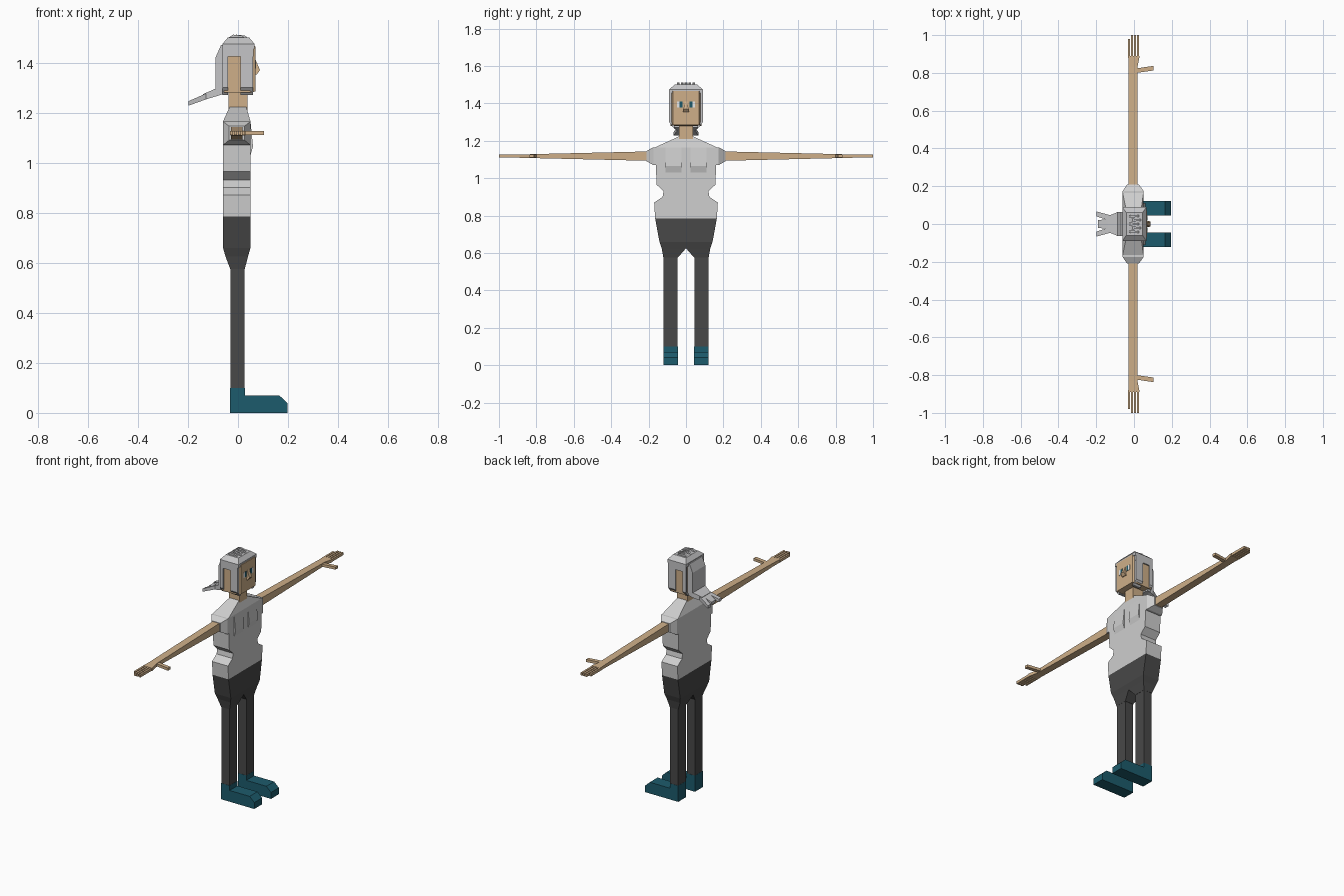
import bpy
import bmesh

if "Cube" in bpy.data.objects:
    bpy.data.objects.remove(bpy.data.objects["Cube"])


def material(name, red, green, blue):
    mat = bpy.data.materials.new(name)
    mat.use_nodes = True
    mat.diffuse_color = (red, green, blue, 1)
    mat.node_tree.nodes["Principled BSDF"].inputs["Base Color"].default_value = mat.diffuse_color
    return mat


def both(half):
    """Span running equally to either side of the middle."""
    return (-half, half)


def about(middle, half):
    return (middle - half, middle + half)


def inset(span, amount):
    return (span[0] + amount, span[1] - amount)


def loft(name, mat, axis, rings, mirror=False):
    """Skin rectangular sections (position, first span, second span) strung along an axis."""
    place = {"x": lambda t, u, v: (t, u, v),
             "y": lambda t, u, v: (u, t, v),
             "z": lambda t, u, v: (u, v, t)}[axis]
    bm = bmesh.new()
    loops = []
    for position, (left, right), (low, high) in rings:
        corners = ((left, low), (right, low), (right, high), (left, high))
        loops.append([bm.verts.new(place(position, u, v)) for u, v in corners])
    for lower, upper in zip(loops, loops[1:]):
        for i in range(len(lower)):
            bm.faces.new((lower[i - 1], lower[i], upper[i], upper[i - 1]))
    bm.faces.new(loops[0])
    bm.faces.new(loops[-1])
    bmesh.ops.recalc_face_normals(bm, faces=bm.faces)
    mesh = bpy.data.meshes.new(name)
    bm.to_mesh(mesh)
    bm.free()
    mesh.materials.append(mat)
    ob = bpy.data.objects.new(name, mesh)
    bpy.context.collection.objects.link(ob)
    if mirror:
        modifier = ob.modifiers.new("Mirror", "MIRROR")
        modifier.use_axis = (False, True, False)


def box(name, mat, x, y, z, mirror=False):
    loft(name, mat, "z", [(height, x, y) for height in z], mirror)


SKIN = material("skin", .62, .43, .25)
SHIRT = material("light grey shirt", .62, .62, .62)
HAIR = material("grey hair", .56, .56, .57)
PANTS = material("charcoal trousers", .065, .065, .065)
TEAL = material("teal", .012, .105, .15)
WHITE = material("eye white", .8, .8, .8)

# Shared proportions
body_depth = (-.06, .05)
leg_depth = (-.03, .026)
leg_width = (.045, .12)
shoe_depth = inset(leg_depth, -.001)
shoe_width = inset(leg_width, -.001)
waist, hip, ankle = .785, .66, .1
shoulder, shoulder_top, arm_height = .165, .05 + 1.115, 1.118

# Shoes and legs
box("shoe_ankle", TEAL, shoe_depth, shoe_width, (0, ankle), mirror=True)
loft("shoe_toe", TEAL, "x", [
    (0, shoe_width, (0, .07)),
    (.165, shoe_width, (0, .07)),
    (.197, shoe_width, (0, .04)),
], mirror=True)
box("leg", PANTS, leg_depth, leg_width, (ankle, hip), mirror=True)

# Hips, splitting toward the legs
loft("hips", PANTS, "z", [
    (hip, body_depth, both(.142)),
    (waist, body_depth, both(shoulder)),
])
loft("hip_leg_joint", PANTS, "z", [
    (.575, shoe_depth, shoe_width),
    (.625, inset(body_depth, .01), (0, .13)),
    (hip, body_depth, (0, .142)),
], mirror=True)

# Torso with waist notches and a sloped shoulder line
half_widths = {waist: shoulder, .87: .17, .9: .125, .93: .12, .965: .157,
               shoulder_top: shoulder}
torso = [(height, body_depth, both(half)) for height, half in half_widths.items()]
torso.append((1.224, both(.033), both(.036)))
loft("torso", SHIRT, "z", torso)

# Sleeves and chest
sleeve_height = (1.07, shoulder_top)
loft("sleeve", SHIRT, "y", [
    (shoulder - .01, body_depth, sleeve_height),
    (shoulder + .01, body_depth, sleeve_height),
    (.21, inset(body_depth, .024), about(arm_height, .028)),
], mirror=True)
chest_width = (.025, .11)
loft("chest", SHIRT, "z", [
    (1.03, both(.05), chest_width),
    (1.065, both(.06), chest_width),
    (shoulder_top, both(.05), chest_width),
], mirror=True)

# Arms ending in flared palms
arm_depth = (-.028, .018)
palm_depth = both(.03)
loft("arm", SKIN, "y", [
    (.2, arm_depth, about(arm_height, .025)),
    (.8, arm_depth, about(arm_height, .011)),
    (.83, arm_depth, about(arm_height, .01)),
    (.89, palm_depth, about(arm_height, .009)),
], mirror=True)

# Fingers and thumbs
finger_height = about(arm_height, .008)
finger_names = ("little", "ring", "middle", "index")
spacing = .016
for i, finger in enumerate(finger_names):
    start = palm_depth[0] + i * spacing - .002
    tip = .98 if finger == "little" else 1
    box(finger + "_finger", SKIN, (start, start + spacing * .7), (.88, tip),
        finger_height, mirror=True)
loft("thumb", SKIN, "x", [
    (0, about(.81, .012), finger_height),
    (.103, about(.825, .012), finger_height),
], mirror=True)

# Neck, head and nose
face_front = .07
box("neck", SKIN, both(.037), both(.037), (1.21, 1.3))
head_width, head_height = both(.082), (1.28, 1.47)
loft("head", SKIN, "x", [
    (-.055, head_width, head_height),
    (.045, head_width, head_height),
    (face_front, inset(head_width, .012), inset(head_height, .005)),
])
loft("nose", SKIN, "z", [
    (1.353, (.06, face_front + .005), both(.016)),
    (1.37, (.06, face_front + .018), both(.013)),
    (1.41, (.06, face_front + .001), both(.008)),
])

# Eyes as thin plates
eye_height = (1.377, 1.41)
plate = about(face_front, .002)
box("iris", TEAL, plate, (.018, .034), eye_height, mirror=True)
box("eye_white", WHITE, plate, (.034, .048), eye_height, mirror=True)

# Hair cap and the locks framing each ear
hairline, hair_top = 1.455, 1.5
cap_depth, cap_width = (-.062, .066), both(.09)
loft("hair_cap", HAIR, "z", [
    (hairline, cap_depth, cap_width),
    (hair_top - .025, cap_depth, cap_width),
    (hair_top, inset(cap_depth, .021), inset(cap_width, .03)),
])
lock_width = (.078, .09)
box("hair_above_ear", HAIR, inset(cap_depth, .005), lock_width,
    (hairline - .03, hairline), mirror=True)
lock_depths = {"front_lock": (.01, .06), "rear_lock": (cap_depth[0], -.04)}
for name, depth in lock_depths.items():
    loft(name, HAIR, "z", [
        (1.27, depth, (.055, .068)),
        (1.3, depth, lock_width),
        (hairline, depth, lock_width),
    ], mirror=True)

# Tufts running front to back over the crown
for i in range(-2, 3):
    middle = i * .021
    start = -.045 + .012 * (i % 2)
    loft("hair_tuft", HAIR, "x", [
        (start, about(middle, .006), (hair_top - .015, hair_top - .005)),
        (start + .025, about(middle, .007), (hair_top - .015, hair_top + .012)),
        (start + .06, about(middle, .006), (hair_top - .015, hair_top + .008)),
        (start + .085, about(middle, .004), (hair_top - .025, hair_top - .01)),
    ])

# Back hair and fanned tail
tail_width = both(.063)
loft("back_hair", HAIR, "z", [
    (1.272, (-.07, -.04), tail_width),
    (1.295, (-.09, -.04), tail_width),
    (1.42, (-.09, -.04), tail_width),
    (1.47, (-.068, -.04), tail_width),
])
loft("tail_base", HAIR, "x", [
    (-.14, both(.042), about(1.262, .012)),
    (-.085, tail_width, about(1.282, .016)),
    (-.05, tail_width, about(1.294, .016)),
])
loft("tail_middle", HAIR, "x", [
    (-.19, both(.02), about(1.24, .008)),
    (-.12, both(.03), about(1.269, .012)),
])
loft("tail_side", HAIR, "x", [
    (-.198, (.04, .066), about(1.237, .009)),
    (-.12, (.015, .045), about(1.268, .012)),
], mirror=True)
